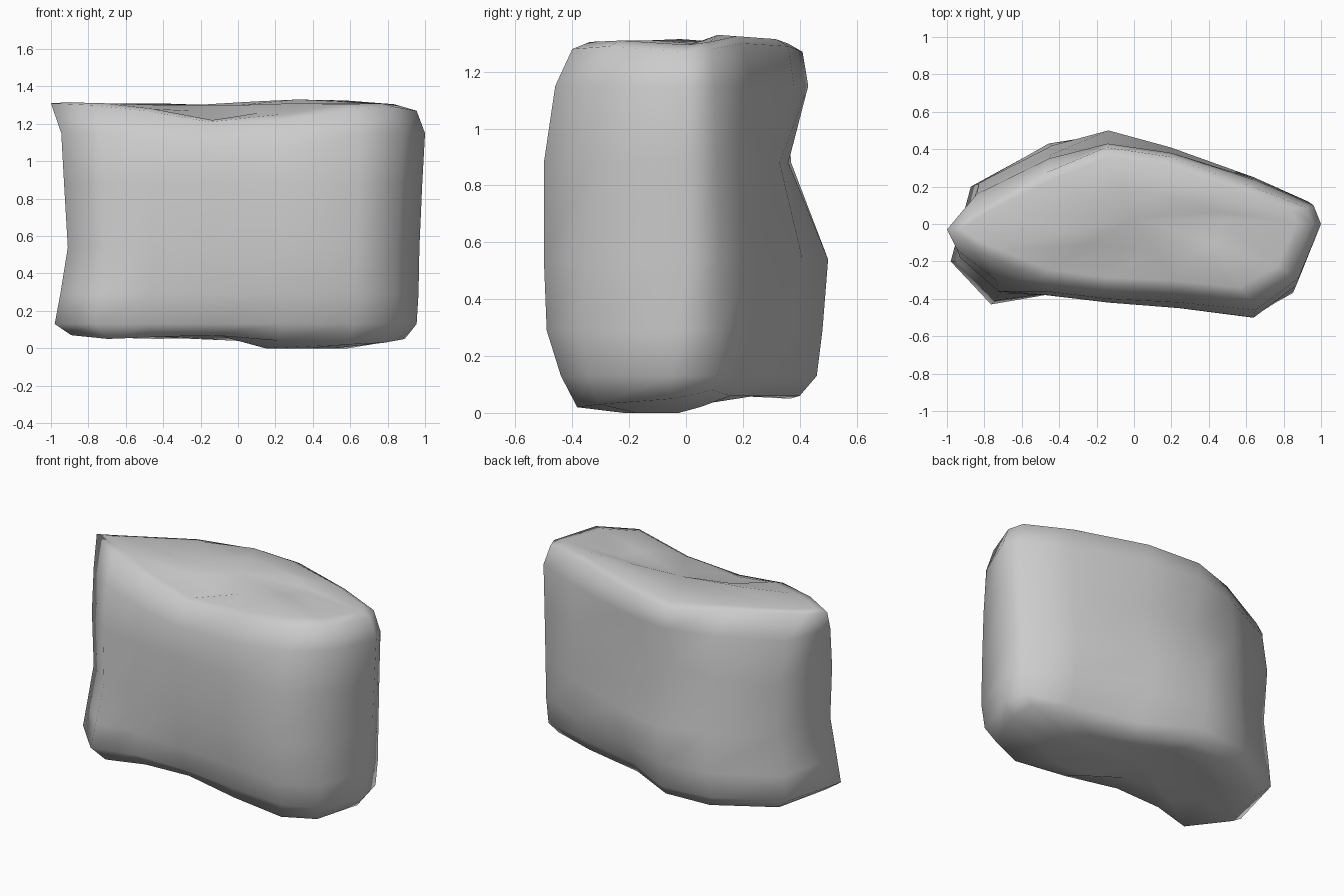
import bpy, bmesh

if "Cube" in bpy.data.objects:
    bpy.data.objects.remove(bpy.data.objects["Cube"])

# Column positions around the rock, starting at the left tip, front side first
XS = [-1, -.78, -.5, -.15, .25, .65, .88, 1, .96, .66, .2, -.15, -.48, -.89]

# Each level: height, left reach, right reach, depth (y) of every column
LEVELS = [
    (.13, .98, .955, [-.2, -.43, -.36, -.36, -.41, -.44, -.35, -.05, .11, .18, .28, .46, .42, .2]),
    (.29, .95, .965, [-.2, -.41, -.38, -.40, -.44, -.49, -.37, -.03, .12, .23, .36, .48, .43, .21]),
    (.54, .91, .97, [-.19, -.37, -.37, -.42, -.45, -.50, -.36, 0, .12, .25, .41, .50, .42, .21]),
    (.88, .93, .985, [-.18, -.36, -.38, -.42, -.45, -.50, -.33, 0, .11, .24, .33, .36, .37, .22]),
    (1.15, .945, 1.0, [-.14, -.30, -.36, -.40, -.42, -.46, -.29, 0, .1, .23, .38, .43, .35, .16]),
]
RIM_Y = [-.03, -.17, -.29, -.34, -.36, -.40, -.27, 0, .09, .20, .36, .41, .27, .05]
RIM_Z = [1.31, 1.3, 1.27, 1.21, 1.22, 1.28, 1.29, 1.27, 1.28, 1.3, 1.29, 1.27, 1.3, 1.3]
TOP_Z = [1.3, 1.3, 1.27, 1.21, 1.26, 1.31, 1.31, 1.3, 1.31, 1.33, 1.32, 1.31, 1.3, 1.3]
BASE_Z = [.07, .05, .06, .07, .04, .02, .03, .05, .08, .06, .06, .06, .05, .06]
SAG = {2: .05, 3: .08, 4: .07}  # lowered front edge of the top level

bm = bmesh.new()


def ring(xs, ys, zs):
    return [bm.verts.new(p) for p in zip(xs, ys, zs)]


def inset(values, factor, centre=0.0):
    return [centre + (v - centre) * factor for v in values]


n = len(XS)
rings = []

# Underside: centre ring and rounded lower edge
low_x = inset(XS, .98)
low_y = LEVELS[0][3]
rings.append(ring(inset(low_x, .6), inset(low_y, .5), [.065 if x < 0 else .0 + max(0, y) * .2
                                                     for x, y in zip(XS, low_y)]))
rings.append(ring(inset(low_x, .91), inset(low_y, .87), BASE_Z))

# Sides
for z, left, right, ys in LEVELS:
    rings.append(ring([x * (left if x < 0 else right) for x in XS], ys,
                      [z - (SAG.get(i, 0) if z > 1 else 0) for i in range(n)]))

# Top rim and the shallow dip behind the front edge
rim_x = [x * (1 if x < 0 else .955) for x in XS]
rings.append(ring(rim_x, RIM_Y, RIM_Z))
rings.append(ring(inset(rim_x, .91), inset(RIM_Y, .86, .04),
                  [(a + b) / 2 + .01 for a, b in zip(RIM_Z, TOP_Z)]))
rings.append(ring(inset(rim_x, .5), inset(RIM_Y, .45, .04), TOP_Z))

# Skin the rings and close both ends
for a, b in zip(rings, rings[1:]):
    for i in range(n):
        j = (i + 1) % n
        bm.faces.new((a[i], a[j], b[j], b[i]))
for loop, z in ((rings[0], .04), (rings[-1], 1.3)):
    tip = bm.verts.new((0, .03, z))
    for i in range(n):
        bm.faces.new((loop[i], loop[(i + 1) % n], tip))

# Stand on the ground
lowest = min(v.co.z for v in bm.verts)
for v in bm.verts:
    v.co.z -= lowest
bmesh.ops.recalc_face_normals(bm, faces=bm.faces)
mesh = bpy.data.meshes.new("rock")
bm.to_mesh(mesh)
bm.free()
mesh.shade_smooth()
rock = bpy.data.objects.new("rock", mesh)
bpy.context.collection.objects.link(rock)
